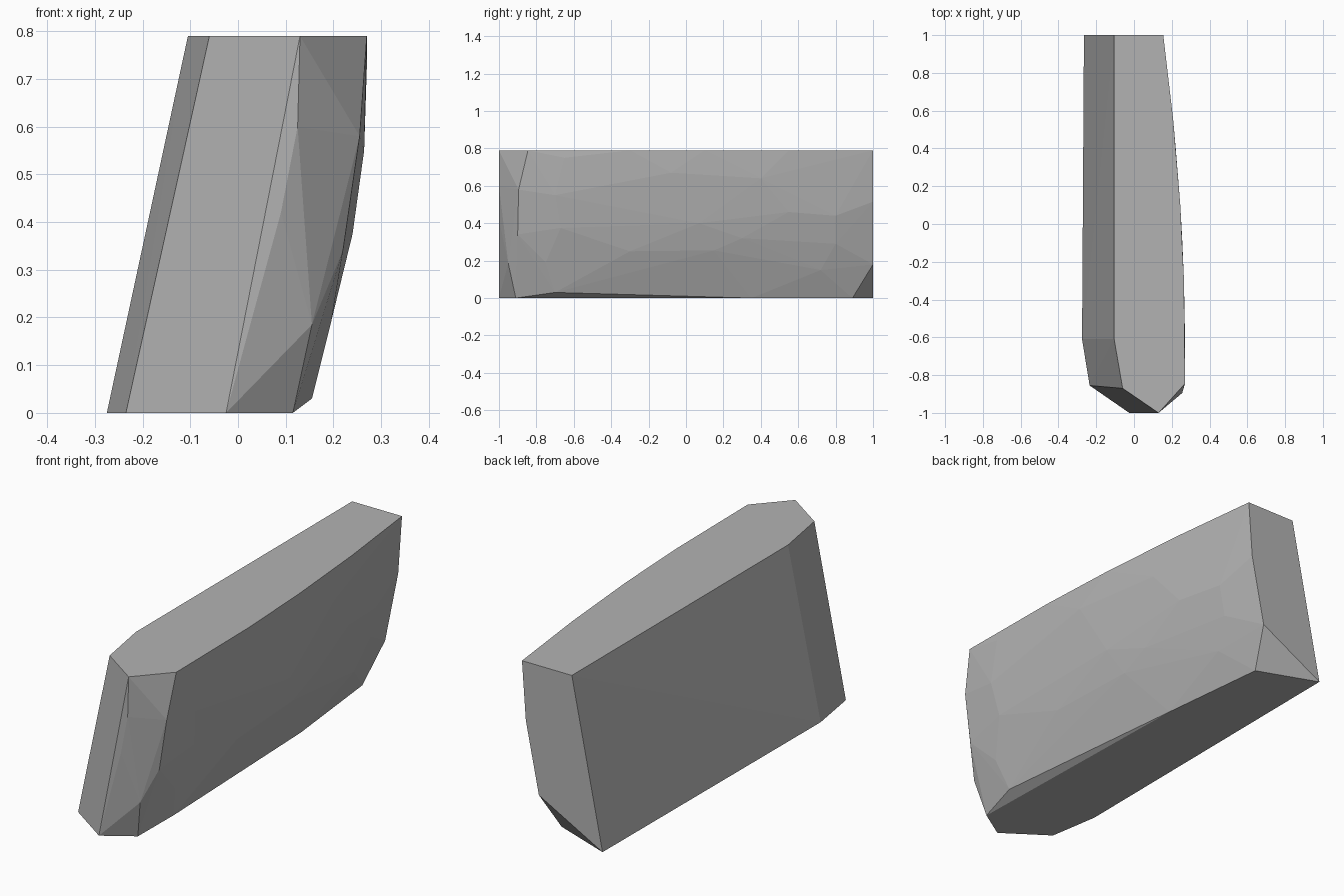
import bpy, bmesh, math

cube = bpy.data.objects.get("Cube")
if cube:
    bpy.data.objects.remove(cube, do_unlink=True)

HEIGHT = 0.79


def bulge(y, z):
    """Sideways reach of the weathered side, curved along y and tucked in below."""
    tuck = max(0.0, (0.7 - z) / 0.7)
    return 0.271 - 0.0405 * (y + 0.7) ** 2 - 0.143 * tuck ** 2


# Flat leaning side with its front chamfer, bottom and top ends of each edge
corners = [(-0.265, 1, 0), (-0.105, 1, HEIGHT),
           (-0.275, -0.61, 0), (-0.105, -0.61, HEIGHT),
           (-0.235, -0.855, 0), (-0.06, -0.87, HEIGHT)]

# Front ridge
corners += [(-0.025, -1, 0), (0.09, -1, 0.42), (0.125, -1, 0.6), (0.13, -1, HEIGHT)]

# Chipped corner between the front and the weathered side
corners += [(0.115, -0.91, 0), (0.155, -0.95, 0.185), (0.22, -0.9, 0.34),
            (0.255, -0.895, 0.58), (0.27, -0.845, HEIGHT), (0.155, -0.7, 0.03)]

# Back end with its broken lower corner
corners += [(0.155, 1, HEIGHT), (0.135, 1, 0.515), (0.067, 1, 0.18), (0.025, 0.89, 0)]

# Scattered facet corners on the weathered side: (y, z)
chips = [(-0.65, 0.75), (-0.7, 0.55), (-0.67, 0.375), (-0.75, 0.19),
         (-0.08, 0.67), (0.07, 0.4), (0.15, 0.255), (0.3, 0.32), (-0.3, 0.25),
         (0.4, 0.64), (0.55, 0.46), (0.8, 0.44), (0.8, 0.29), (0.72, 0.15),
         (0.35, 0), (-0.3, HEIGHT), (0.1, HEIGHT), (0.55, HEIGHT)]
corners += [(bulge(y, z), y, z) for y, z in chips]

# Stone slab wrapped around all corners
bm = bmesh.new()
for corner in corners:
    bm.verts.new(corner)
hull = bmesh.ops.convex_hull(bm, input=bm.verts)
inside = {g for g in hull["geom_interior"] if isinstance(g, bmesh.types.BMVert)}
bmesh.ops.delete(bm, geom=list(inside), context="VERTS")
bmesh.ops.dissolve_limit(bm, angle_limit=math.radians(0.5),
                         verts=bm.verts, edges=bm.edges)
bmesh.ops.recalc_face_normals(bm, faces=bm.faces)

mesh = bpy.data.meshes.new("stone_slab")
bm.to_mesh(mesh)
bm.free()
slab = bpy.data.objects.new("stone_slab", mesh)
bpy.context.collection.objects.link(slab)

# Plain grey stone
stone = bpy.data.materials.new("grey_stone")
stone.use_nodes = True
grey = (0.45, 0.45, 0.45, 1)
stone.diffuse_color = grey
stone.node_tree.nodes["Principled BSDF"].inputs["Base Color"].default_value = grey
mesh.materials.append(stone)
